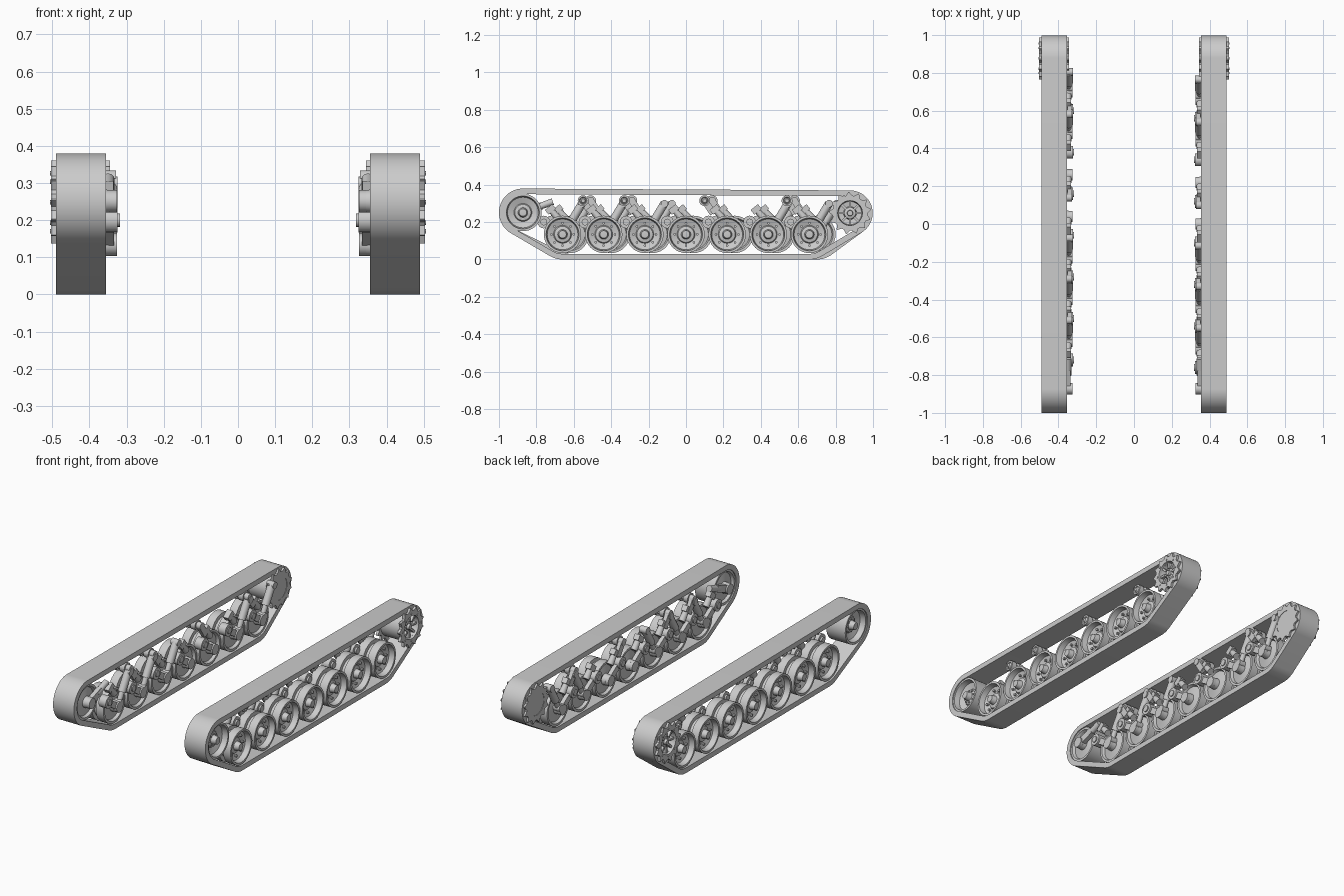
import bpy, bmesh
from math import sin, cos, pi
from mathutils import Vector, Matrix

cube = bpy.data.objects.get("Cube")
if cube:
    bpy.data.objects.remove(cube, do_unlink=True)

grey = bpy.data.materials.new("plain_grey")
grey.use_nodes = True
COLOUR = (0.6, 0.6, 0.6, 1)
grey.diffuse_color = COLOUR
grey.node_tree.nodes["Principled BSDF"].inputs["Base Color"].default_value = COLOUR

AXLE_Z = 0.134
IDLER = (-0.872, 0.251)
SPROCKET = (0.877, 0.248)
PITCH = 0.22
SHIFT = {1: 0.0, -1: 0.04}      # the two wheel rows are staggered


def lathe(bm, profile, y=0, z=0, n=32):
    """Spin (radius, x) points around an axle parallel to x."""
    rings = []
    for r, x in profile:
        if r == 0:
            rings.append([bm.verts.new((x, y, z))] * n)
        else:
            rings.append([bm.verts.new((x, y + r * cos(2 * pi * i / n), z + r * sin(2 * pi * i / n)))
                          for i in range(n)])
    for a, b in zip(rings, rings[1:]):
        for i in range(n):
            j = (i + 1) % n
            quad = list(dict.fromkeys((a[i], a[j], b[j], b[i])))
            if len(quad) > 2:
                bm.faces.new(quad)


def drum(bm, y, z, r, x0, x1, n=16):
    lathe(bm, [(0, x0), (r, x0), (r, x1), (0, x1)], y, z, n)


def rod(bm, p, q, r0, r1=None, n=12):
    p, q = Vector(p), Vector(q)
    m = Matrix.Translation((p + q) / 2) @ (q - p).to_track_quat('Z', 'Y').to_matrix().to_4x4()
    bmesh.ops.create_cone(bm, cap_ends=True, segments=n, radius1=r0,
                          radius2=r0 if r1 is None else r1, depth=(q - p).length, matrix=m)


def bar(bm, p, q, width, height):
    """Box running from p to q, width along x."""
    p, q = Vector(p), Vector(q)
    m = Matrix.Translation((p + q) / 2) @ (q - p).to_track_quat('Z', 'Y').to_matrix().to_4x4()
    # the X and Y axes of the rod frame: find which one lies along the axle
    along_x = abs(m.col[0][0]) > 0.7
    size = (width, height) if along_x else (height, width)
    bmesh.ops.create_cube(bm, size=1, matrix=m @ Matrix.Diagonal((*size, (q - p).length, 1)))


def plate(bm, outer, inner, x0, x1):
    """Closed band between two (y, z) loops of equal length."""
    loops = [[bm.verts.new((x, y, z)) for y, z in pts]
             for x, pts in ((x0, outer), (x1, outer), (x1, inner), (x0, inner))]
    n = len(outer)
    for k in range(4):
        a, b = loops[k], loops[(k + 1) % 4]
        for i in range(n):
            j = (i + 1) % n
            bm.faces.new((a[i], a[j], b[j], b[i]))


def finish(name, bm, side, shift=0.0):
    bmesh.ops.transform(bm, verts=bm.verts, matrix=Matrix.Translation((0, shift, 0))
                        @ Matrix.Diagonal((side, 1, 1, 1)))
    bmesh.ops.remove_doubles(bm, verts=bm.verts, dist=1e-6)
    bmesh.ops.recalc_face_normals(bm, faces=bm.faces)
    for f in bm.faces:
        f.smooth = True
    for e in bm.edges:
        e.smooth = e.calc_face_angle(0) < 0.55
    mesh = bpy.data.meshes.new(name)
    bm.to_mesh(mesh)
    bm.free()
    mesh.materials.append(grey)
    ob = bpy.data.objects.new(("left_" if side > 0 else "right_") + name, mesh)
    bpy.context.collection.objects.link(ob)


def belt_loop(inset, shift, n=128):
    """Outline wrapped around the end wheels and road wheels."""
    discs = [(*IDLER, 0.128), (*SPROCKET, 0.121),
             (-3 * PITCH + shift, AXLE_Z, AXLE_Z), (3 * PITCH + shift, AXLE_Z, AXLE_Z)]
    pts = []
    for i in range(n):
        c, s = cos(2 * pi * (i + 0.5) / n), sin(2 * pi * (i + 0.5) / n)
        y, z, r = max(discs, key=lambda d: d[0] * c + d[1] * s + d[2])
        pts.append((y + (r - inset) * c, z + (r - inset) * s))
    return pts


def bolts(bm, y, z, count, ring, r, x0, x1):
    for i in range(count):
        a = 2 * pi * i / count
        drum(bm, y + ring * cos(a), z + ring * sin(a), r, x0, x1, 8)


def gear(r_root, r_tip, teeth, y, z):
    pts = []
    for i in range(teeth * 4):
        r = r_tip if i % 4 in (1, 2) else r_root
        a = 2 * pi * (i + (0.35 if i % 4 == 1 else -0.35 if i % 4 == 2 else 0)) / (teeth * 4)
        pts.append((y + r * cos(a), z + r * sin(a)))
    return pts


# Dished road wheel: rim, tyre groove, recessed web and hub cap
WHEEL = [(0, 0.345), (0.03, 0.345), (0.032, 0.368), (0.08, 0.378), (0.087, 0.362), (0.1, 0.362),
         (0.1, 0.41), (0.078, 0.41), (0.078, 0.437), (0.1, 0.437), (0.1, 0.484), (0.088, 0.484),
         (0.082, 0.452), (0.048, 0.44), (0.043, 0.448), (0.026, 0.452), (0.02, 0.482), (0, 0.484)]
IDLER_WHEEL = [(r, x) for r, x in WHEEL if not 0.4 < x < 0.438]

for side, shift in SHIFT.items():
    # Track belt
    bm = bmesh.new()
    plate(bm, belt_loop(0, shift), belt_loop(0.03, shift), 0.356, 0.49)
    finish("track_belt", bm, side)

    # Front idler and its crank
    bm = bmesh.new()
    lathe(bm, IDLER_WHEEL, *IDLER, n=40)
    bolts(bm, *IDLER, 8, 0.034, 0.005, 0.44, 0.456)
    finish("idler_wheel", bm, side)
    bm = bmesh.new()
    y, z = IDLER
    drum(bm, y, z, 0.03, 0.326, 0.37)
    bar(bm, (0.348, y, z), (0.348, y + 0.1, z + 0.035), 0.026, 0.04)
    rod(bm, (0.35, y + 0.07, z + 0.025), (0.35, y + 0.16, z + 0.058), 0.018)
    finish("idler_crank", bm, side)

    # Rear drive sprocket: two toothed plates, drum, bolted hub
    y, z = SPROCKET
    bm = bmesh.new()
    teeth = gear(0.094, 0.113, 13, y, z)
    n = len(teeth)
    hole = [(y + 0.066 * cos(2 * pi * i / n), z + 0.066 * sin(2 * pi * i / n)) for i in range(n)]
    plate(bm, teeth, hole, 0.488, 0.503)
    plate(bm, teeth, hole, 0.345, 0.36)
    lathe(bm, [(0, 0.347), (0.066, 0.347), (0.082, 0.362), (0.082, 0.488), (0.066, 0.488),
               (0.062, 0.462), (0.035, 0.458), (0.03, 0.478), (0.016, 0.482), (0.014, 0.496), (0, 0.496)],
          y, z)
    for i in range(8):
        a = 2 * pi * i / 8
        bar(bm, (0.476, y + 0.03 * cos(a), z + 0.03 * sin(a)),
            (0.476, y + 0.064 * cos(a), z + 0.064 * sin(a)), 0.03, 0.012)
    bolts(bm, y, z, 8, 0.078, 0.006, 0.5, 0.506)
    finish("drive_sprocket", bm, side)

    # Road wheels with trailing arms, bump stops and dampers
    for k in range(7):
        y = (k - 3) * PITCH
        bm = bmesh.new()
        lathe(bm, WHEEL, y, AXLE_Z)
        bolts(bm, y, AXLE_Z, 8, 0.06, 0.007, 0.44, 0.456)
        finish("road_wheel", bm, side, shift)

        bm = bmesh.new()
        drum(bm, y, AXLE_Z, 0.03, 0.326, 0.366)
        drum(bm, y - 0.1, 0.2, 0.034, 0.324, 0.37)
        drum(bm, y - 0.1, 0.2, 0.018, 0.318, 0.38)
        bar(bm, (0.346, y, AXLE_Z), (0.346, y - 0.1, 0.2), 0.024, 0.036)
        finish("trailing_arm", bm, side, shift)

        bm = bmesh.new()
        rod(bm, (0.35, y - 0.02, 0.215), (0.35, y - 0.06, 0.262), 0.02, 0.016)
        bar(bm, (0.35, y - 0.055, 0.255), (0.35, y - 0.075, 0.28), 0.034, 0.05)
        finish("bump_stop", bm, side, shift)

        if k not in (3, 4):
            bm = bmesh.new()
            low, mid, top = (0.346, y + 0.02, 0.15), (0.346, y + 0.065, 0.235), (0.346, y + 0.105, 0.3)
            rod(bm, low, mid, 0.015)
            rod(bm, (0.346, y + 0.045, 0.2), top, 0.022)
            drum(bm, y + 0.105, 0.298, 0.02, 0.324, 0.37)
            drum(bm, y + 0.02, 0.15, 0.02, 0.326, 0.366)
            finish("damper", bm, side, shift)

    # Return rollers on short brackets
    for y in (-0.55, -0.33, 0.1, 0.54):
        bm = bmesh.new()
        z = 0.314
        lathe(bm, [(0, 0.355), (0.029, 0.355), (0.029, 0.385), (0.018, 0.385), (0.018, 0.405),
                   (0.029, 0.405), (0.029, 0.435), (0.02, 0.435), (0.016, 0.43), (0.01, 0.44), (0, 0.44)],
              y, z, 20)
        drum(bm, y, z, 0.02, 0.328, 0.36)
        bar(bm, (0.342, y, z), (0.342, y + 0.045, 0.245), 0.022, 0.036)
        finish("return_roller", bm, side, shift)
